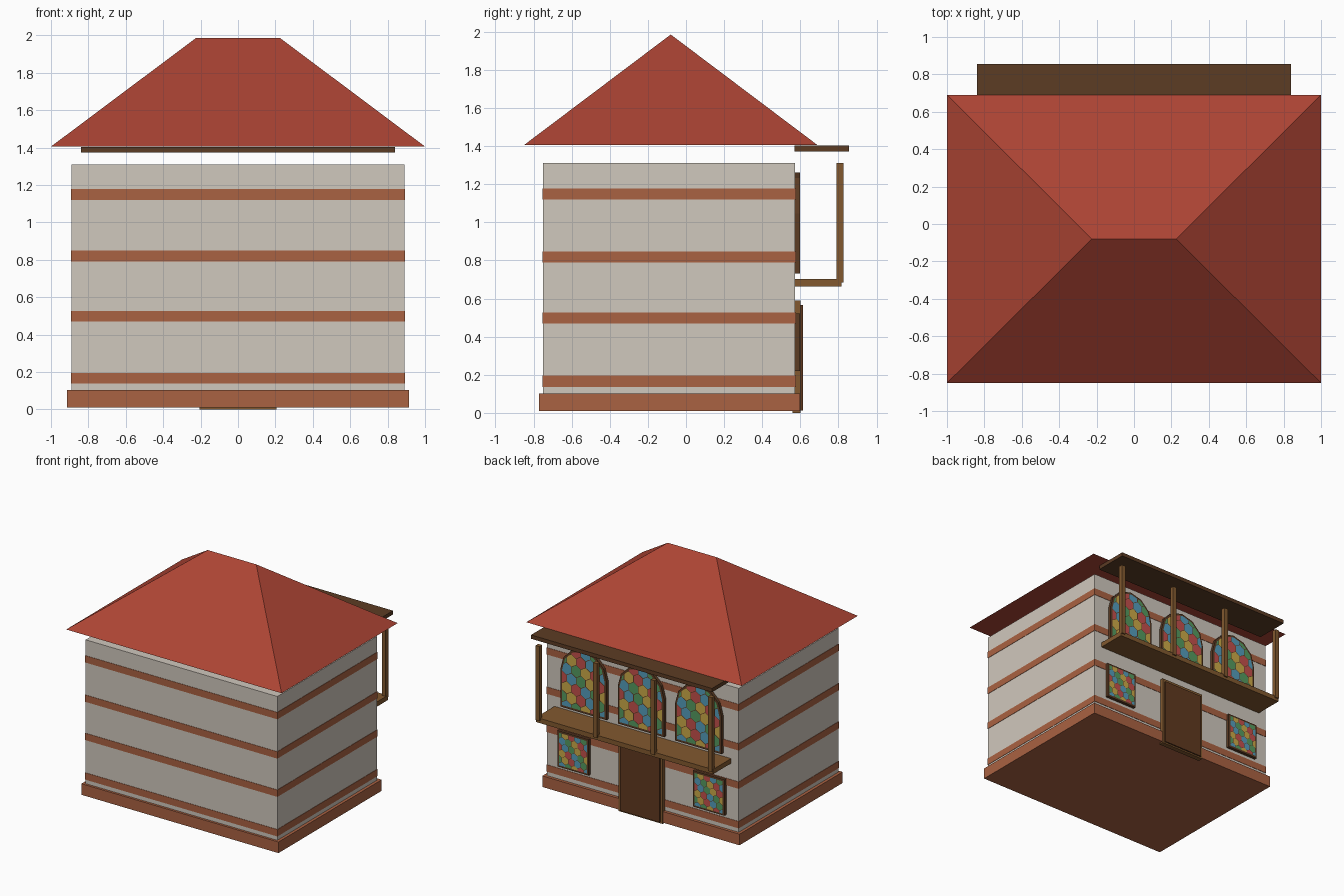
import bpy, bmesh, math
from mathutils import Vector

cube = bpy.data.objects.get("Cube")
if cube:
    bpy.data.objects.remove(cube, do_unlink=True)


def material(name, hex_code):
    def linear(c):
        return c / 12.92 if c <= 0.04045 else ((c + 0.055) / 1.055) ** 2.4
    rgb = [linear(v / 255) for v in bytes.fromhex(hex_code)]
    mat = bpy.data.materials.new(name)
    mat.use_nodes = True
    mat.diffuse_color = (*rgb, 1)
    mat.node_tree.nodes["Principled BSDF"].inputs["Base Color"].default_value = (*rgb, 1)
    return mat


PLASTER = material("plaster", "D0C8BD")
BRICK = material("brick", "AA6242")
ROOF = material("roof_red", "AC4434")
DARK = material("dark_wood", "5C3C24")
WOOD = material("warm_wood", "82592F")
DOOR = material("door_wood", "60391F")
GLASS = [material("blue_glass", "559DBC"), material("red_glass", "C4504C"),
         material("yellow_glass", "CCAA48"), material("green_glass", "559A60")]


def finish(name, bm, mats):
    mesh = bpy.data.meshes.new(name)
    bm.to_mesh(mesh)
    bm.free()
    obj = bpy.data.objects.new(name, mesh)
    for mat in mats:
        mesh.materials.append(mat)
    bpy.context.collection.objects.link(obj)
    return obj


def box(name, x, y, z, mat):
    """Box from (min, max) pairs."""
    bm = bmesh.new()
    bmesh.ops.create_cube(bm, size=1)
    for v in bm.verts:
        for i, (lo, hi) in enumerate((x, y, z)):
            v.co[i] = lo if v.co[i] < 0 else hi
    return finish(name, bm, [mat])


def prism(name, outline, y0, y1, mat):
    """Extrude an x-z outline along y."""
    bm = bmesh.new()
    face = bm.faces.new([bm.verts.new((x, y0, z)) for x, z in outline])
    out = bmesh.ops.extrude_face_region(bm, geom=[face])
    moved = [g for g in out["geom"] if isinstance(g, bmesh.types.BMVert)]
    bmesh.ops.translate(bm, verts=moved, vec=(0, y1 - y0, 0))
    bmesh.ops.recalc_face_normals(bm, faces=bm.faces)
    return finish(name, bm, [mat])


def arch(cx, half, z0, top, steps):
    """Counter-clockwise outline; a plain rectangle when steps is 0."""
    pts = [(cx - half, z0), (cx + half, z0)]
    if steps == 0:
        return pts + [(cx + half, top), (cx - half, top)]
    spring = top - half
    return pts + [(cx + half * math.cos(math.pi * i / steps),
                   spring + half * math.sin(math.pi * i / steps))
                  for i in range(steps + 1)]


def mosaic(name, outline, y, pitch):
    """Staggered stained-glass cells, trimmed to a convex outline."""
    bm = bmesh.new()
    xs, zs = zip(*outline)
    rise = pitch * 0.9
    cols = math.ceil((max(xs) - min(xs)) / pitch) + 1
    rows = math.ceil((max(zs) - min(zs)) / rise) + 1
    for r in range(rows):
        for c in range(cols):
            cx = min(xs) + (c + 0.5 * (r % 2)) * pitch
            cz = min(zs) + r * rise
            cell = []
            for k in range(6):
                a = math.radians(60 * k + 30)
                cell.append(bm.verts.new((cx + 0.54 * pitch * math.cos(a), y,
                                          cz + 0.57 * pitch * math.sin(a))))
            face = bm.faces.new(cell[::-1])
            face.material_index = (c + 2 * (r // 2) + 3 * (r % 2)) % 4
    for a, b in zip(outline, outline[1:] + outline[:1]):
        edge = Vector((b[0] - a[0], 0, b[1] - a[1]))
        bmesh.ops.bisect_plane(bm, geom=bm.verts[:] + bm.edges[:] + bm.faces[:],
                               plane_co=(a[0], y, a[1]),
                               plane_no=(edge.z, 0, -edge.x), clear_outer=True)
    return finish(name, bm, GLASS)


def window(name, cx, half, z0, top, steps, pitch, border):
    prism(name + "_frame", arch(cx, half, z0, top, steps), 0.56, 0.598, DARK)
    mosaic(name + "_glass",
           arch(cx, half - border, z0 + border, top - border, steps), 0.601, pitch)


# Walls, plinth and brick courses
box("walls", (-0.89, 0.89), (-0.75, 0.573), (0.03, 1.31), PLASTER)
box("plinth", (-0.915, 0.915), (-0.77, 0.598), (0.01, 0.103), BRICK)
for i, z in enumerate((0.137, 0.469, 0.79, 1.12)):
    box(f"brick_course_{i + 1}", (-0.893, 0.893), (-0.753, 0.576), (z, z + 0.058), BRICK)

# Hipped roof
bm = bmesh.new()
eaves = [bm.verts.new((x, y, 1.405)) for x, y in
         ((-1, -0.85), (1, -0.85), (1, 0.69), (-1, 0.69))]
west, east = [bm.verts.new((x, -0.08, 1.985)) for x in (-0.225, 0.225)]
a, b, c, d = eaves
for loop in ((a, b, east, west), (b, c, east), (c, d, west, east), (d, a, west), (d, c, b, a)):
    bm.faces.new(loop)
finish("roof", bm, [ROOF])

# Balcony
box("balcony_canopy", (-0.84, 0.84), (0.57, 0.855), (1.372, 1.404), DARK)
box("balcony_floor", (-0.82, 0.82), (0.56, 0.815), (0.663, 0.703), WOOD)
for i in range(4):
    x = -0.8 + i * 1.6 / 3
    box(f"balcony_post_{i + 1}", (x - 0.018, x + 0.018), (0.79, 0.826), (0.685, 1.31), WOOD)

# Door
box("door_frame", (-0.205, 0.205), (0.56, 0.602), (0, 0.59), WOOD)
box("door_panel", (-0.185, 0.185), (0.59, 0.613), (0.012, 0.565), DOOR)

# Arched balcony windows and square lower windows
for label, x in (("right", -0.533), ("middle", 0), ("left", 0.533)):
    window(f"arched_window_{label}", x, 0.215, 0.73, 1.26, 6, 0.088, 0.018)
for label, x in (("right", -0.63), ("left", 0.63)):
    window(f"lower_window_{label}", x, 0.145, 0.22, 0.522, 0, 0.058, 0.015)
